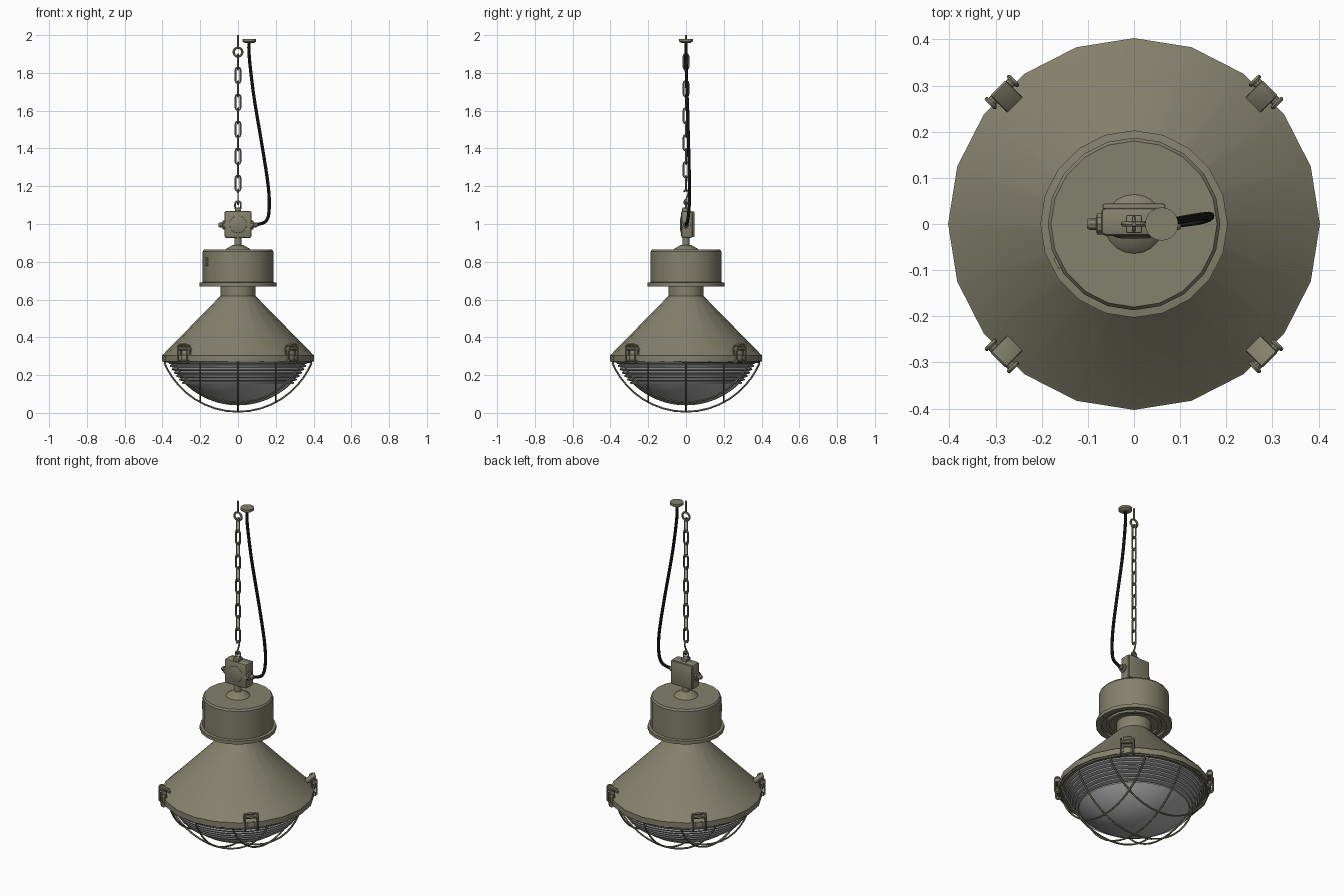
import bpy, bmesh
from math import sin, cos, pi, sqrt, radians
from mathutils import Matrix, Vector

cube = bpy.data.objects.get("Cube")
if cube:
    bpy.data.objects.remove(cube, do_unlink=True)


def material(name, r, g, b):
    m = bpy.data.materials.new(name)
    m.use_nodes = True
    m.diffuse_color = (r, g, b, 1)
    m.node_tree.nodes["Principled BSDF"].inputs["Base Color"].default_value = (r, g, b, 1)
    return m


olive = material("olive paint", 0.23, 0.22, 0.15)
glass = material("grey glass", 0.42, 0.42, 0.43)
rubber = material("black rubber", 0.015, 0.015, 0.017)


def finish(name, bm, mat, matrix=None):
    bmesh.ops.recalc_face_normals(bm, faces=bm.faces)
    if matrix:
        bm.transform(matrix)
    mesh = bpy.data.meshes.new(name)
    bm.to_mesh(mesh)
    bm.free()
    mesh.materials.append(mat)
    ob = bpy.data.objects.new(name, mesh)
    bpy.context.collection.objects.link(ob)
    bpy.ops.object.select_all(action="DESELECT")
    ob.select_set(True)
    bpy.context.view_layer.objects.active = ob
    bpy.ops.object.shade_smooth_by_angle(angle=radians(30))
    return ob


def lathe(name, profile, mat=olive, segs=20, matrix=None):
    """Turn a (radius, height) profile around the z axis."""
    bm = bmesh.new()
    verts = [bm.verts.new((r, 0, z)) for r, z in profile]
    edges = [bm.edges.new(pair) for pair in zip(verts, verts[1:])]
    bmesh.ops.spin(bm, geom=verts + edges, axis=(0, 0, 1), cent=(0, 0, 0),
                   angle=2 * pi, steps=segs, use_merge=True)
    bmesh.ops.remove_doubles(bm, verts=bm.verts, dist=1e-5)
    return finish(name, bm, mat, matrix)


def box(name, size, centre, bevel=0, matrix=None):
    bm = bmesh.new()
    bmesh.ops.create_cube(bm, size=1)
    bm.transform(Matrix.Translation(centre) @ Matrix.Diagonal((*size, 1)))
    if bevel:
        bmesh.ops.bevel(bm, geom=bm.edges, offset=bevel, segments=2,
                        affect="EDGES", profile=0.5)
    return finish(name, bm, olive, matrix)


def tube(name, points, radius, mat=olive, cyclic=False, sides=6, matrix=None):
    """Sweep a round section along points."""
    bm = bmesh.new()
    pts = [Vector(p) for p in points]
    n = len(pts)
    rings, normal = [], None
    for i, p in enumerate(pts):
        after = pts[(i + 1) % n] if cyclic or i < n - 1 else p
        before = pts[i - 1] if cyclic or i else p
        t = (after - before).normalized()
        if normal is None:
            normal = t.orthogonal()
        normal = (normal - t * normal.dot(t)).normalized()
        side = t.cross(normal)
        rings.append([bm.verts.new(p + radius * (normal * cos(a) + side * sin(a)))
                      for a in (2 * pi * k / sides for k in range(sides))])
    for i in range(n if cyclic else n - 1):
        a, b = rings[i], rings[(i + 1) % n]
        for k in range(sides):
            j = (k + 1) % sides
            bm.faces.new((a[k], a[j], b[j], b[k]))
    if not cyclic:
        bm.faces.new(rings[0])
        bm.faces.new(rings[-1])
    return finish(name, bm, mat, matrix)


def smooth_path(points, steps=6):
    """Catmull-Rom curve through points."""
    p = [Vector(q) for q in points]
    p = [p[0]] + p + [p[-1]]
    out = []
    for a, b, c, d in zip(p, p[1:], p[2:], p[3:]):
        for i in range(steps):
            t = i / steps
            out.append(b + (c - a) * t / 2 + (2 * a - 5 * b + 4 * c - d) * t * t / 2
                       + (3 * b - a - 3 * c + d) * t ** 3 / 2)
    return out + [p[-1]]


def stadium(half_w, half_h, corner, z):
    """Rounded rectangle in the xz plane."""
    out = []
    for k, (sx, sz) in enumerate(((1, 1), (-1, 1), (-1, -1), (1, -1))):
        for i in range(4):
            a = (k + i / 3) * pi / 2
            out.append((sx * (half_w - corner) + corner * cos(a), 0,
                        z + sz * (half_h - corner) + corner * sin(a)))
    return out


# Shade, gear housing and its cap
lathe("shade", [(.36, .275), (.403, .272), (.403, .305), (.396, .31), (.092, .62), (.092, .69)])
lathe("gear_housing", [(.09, .682), (.13, .682), (.13, .672), (.148, .672), (.148, .684),
                       (.172, .684), (.172, .67), (.203, .67), (.203, .69), (.187, .692),
                       (.187, .855), (.18, .865), (0, .865)])
lathe("housing_cap", [(.065, .864), (.06, .87), (.03, .888), (.018, .89), (.018, .93), (0, .93)])
box("housing_tag", (.008, .025, .045), (.186, 0, .8),
    matrix=Matrix.Rotation(radians(207), 4, "Z"))

# Ribbed glass bowl
R, CZ = .405, .445
bowl = []
for i in range(7):
    z = .275 - i * .018
    r = sqrt(R * R - (CZ - z) ** 2)
    bowl += [(r - .008, z), (r + .003, z - .006), (r, z - .013)]
start = math_angle = radians(46)
for i in range(9):
    a = start * (1 - i / 8)
    bowl.append((R * sin(a), CZ - R * cos(a)))
lathe("glass_bowl", bowl, glass, 40)

# Wire cage: crossing arcs on one sphere, plus a rim ring
CR, CC = .4225, .4285
for axis in range(2):
    for offset in (-.2, 0, .2):
        r = sqrt(CR * CR - offset * offset)
        half = math_end = sqrt(.39 ** 2 - offset ** 2)
        pts = []
        for i in range(21):
            u = half * sin((i / 10 - 1) * pi / 2)
            z = CC - sqrt(max(r * r - u * u, 0))
            pts.append((offset, u, z) if axis else (u, offset, z))
        tube("cage_wire", pts, .005)
tube("cage_ring", [(.388 * cos(k * pi / 20), .388 * sin(k * pi / 20), .272)
                   for k in range(40)], .007, cyclic=True)

# Four latches around the rim
for k in range(4):
    turn = Matrix.Rotation(radians(45 + 90 * k), 4, "Z")
    lean = turn @ Matrix.Translation((.405, 0, .31)) @ Matrix.Rotation(pi / 2, 4, "Z")
    for x in (-.034, .034):
        tube("latch_loop", stadium(.012, .048, .011, 0), .005, cyclic=True,
             matrix=lean @ Matrix.Translation((x, 0, 0)) @ Matrix.Rotation(pi / 2, 4, "Z"))
    tube("latch_pin", [(-.036, 0, -.035), (.036, 0, -.035)], .006, matrix=lean)
    tube("latch_barrel", [(-.036, 0, .03), (.036, 0, .03)], .011, sides=10, matrix=lean)
    box("latch_lever", (.075, .046, .01), (0, 0, 0), .003,
        turn @ Matrix.Translation((.385, 0, .345)) @ Matrix.Rotation(radians(-35), 4, "Y"))
    box("latch_catch", (.012, .04, .04), (.402, 0, .287), .003, turn)

# Junction box with lid, boss, and cable glands
box("junction_box", (.144, .062, .144), (0, .005, .998), .012)
box("box_lid", (.136, .012, .136), (0, .038, .998), .004)
lathe("box_boss", [(.05, .024), (.045, .031), (.03, .035), (0, .036)], segs=24,
      matrix=Matrix.Translation((0, .004, .998)) @ Matrix.Rotation(pi / 2, 4, "X"))
for side in (-1, 1):
    lathe("cable_gland", [(.024, .068), (.024, .08), (.014, .082), (.014, .096),
                          (.01, .102), (0, .102)], segs=10,
          matrix=Matrix.Translation((0, 0, .995)) @ Matrix.Rotation(side * pi / 2, 4, "Y"))
box("hanger_bracket", (.034, .04, .022), (0, 0, 1.076), .004)
tube("hanger_eye", stadium(.015, .022, .014, 1.098), .005, cyclic=True)

# Chain of alternating links, with hook, ring and ceiling stem
for i in range(10):
    tube("chain_link", stadium(.013, .041, .011, 1.215 + i * .0715), .0045, cyclic=True,
         matrix=Matrix.Rotation(pi / 2 * (i % 2), 4, "Z"))
tube("chain_hook", smooth_path([(0, -.012, 1.17), (0, 0, 1.183), (0, .012, 1.165),
                                (0, .002, 1.135), (0, -.01, 1.115), (0, 0, 1.103),
                                (0, .012, 1.118)], 4), .0045)
tube("ceiling_ring", [(.023 * cos(k * pi / 10), 0, 1.91 + .023 * sin(k * pi / 10))
                      for k in range(20)], .006, cyclic=True)
tube("ceiling_stem", [(0, 0, 1.93), (0, 0, 2)], .005, sides=8)

# Hanging cable and its ceiling cap
tube("cable", smooth_path([(.058, 0, 1.965), (.06, 0, 1.88), (.085, .006, 1.67),
                           (.13, .014, 1.4), (.16, .018, 1.2), (.165, .016, 1.08),
                           (.148, .008, 1.015), (.09, 0, .995)]), .0085, rubber, sides=8)
lathe("ceiling_cap", [(0, 1.958), (.024, 1.958), (.036, 1.966), (.036, 1.98), (0, 1.98)],
      matrix=Matrix.Translation((.06, 0, 0)))
